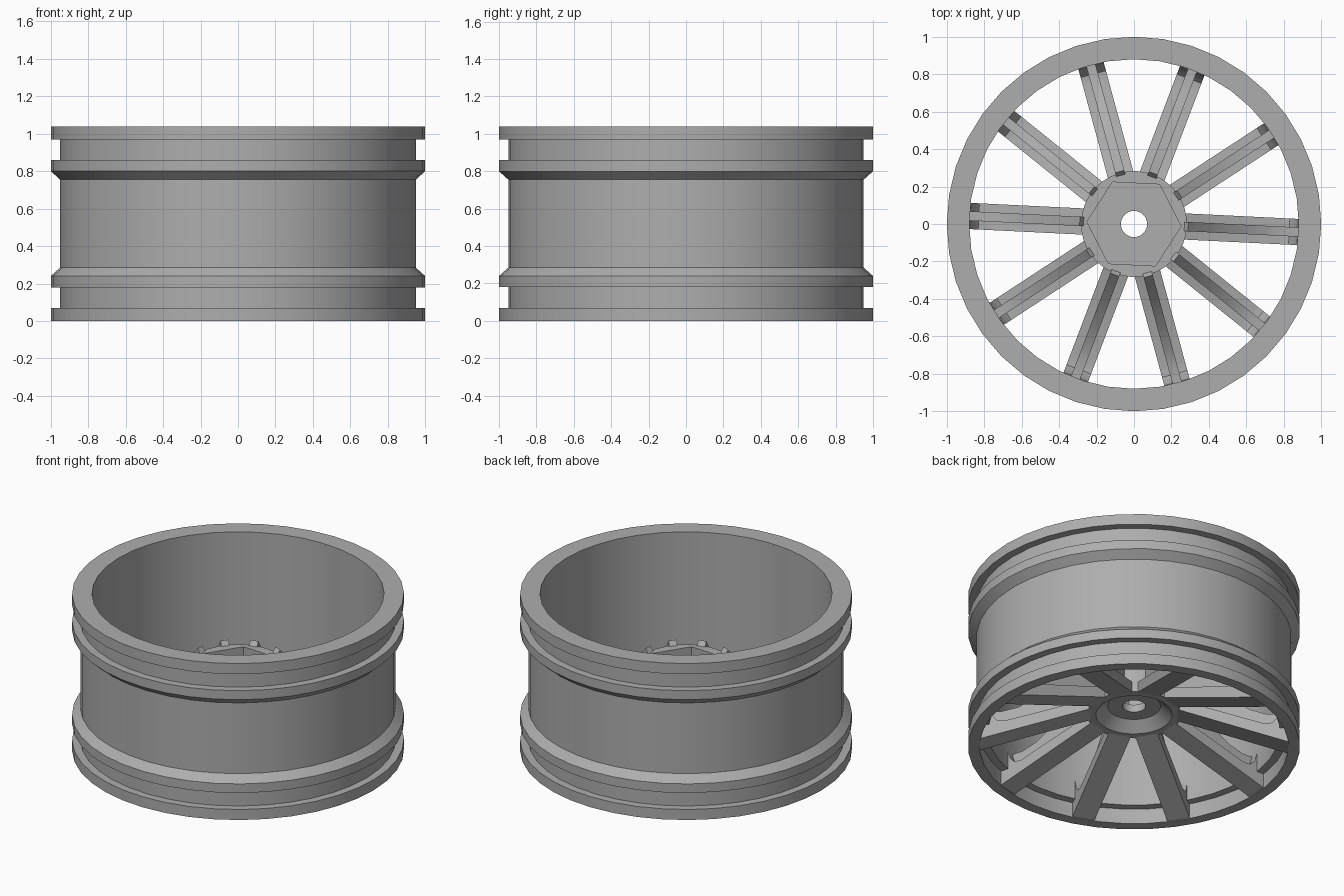
import bpy, bmesh, math
from mathutils import Matrix

cube = bpy.data.objects.get("Cube")
if cube:
    bpy.data.objects.remove(cube, do_unlink=True)

grey = bpy.data.materials.new("wheel grey")
grey.use_nodes = True
colour = (0.42, 0.42, 0.42, 1)
grey.diffuse_color = colour
grey.node_tree.nodes["Principled BSDF"].inputs["Base Color"].default_value = colour

SPOKES = 10
TILT = math.radians(-2.8)


def finish(name, bm):
    bmesh.ops.recalc_face_normals(bm, faces=bm.faces[:])
    mesh = bpy.data.meshes.new(name)
    bm.to_mesh(mesh)
    bm.free()
    mesh.materials.append(grey)
    obj = bpy.data.objects.new(name, mesh)
    bpy.context.collection.objects.link(obj)
    bpy.ops.object.select_all(action="DESELECT")
    obj.select_set(True)
    bpy.context.view_layer.objects.active = obj
    bpy.ops.object.shade_smooth_by_angle(angle=math.radians(25))
    return obj


def lathe(name, profile, segments, turn=0.0):
    """Revolve a closed profile; a radius may be a function of the angle."""
    bm = bmesh.new()
    rings = []
    for radius, z in profile:
        ring = []
        for i in range(segments):
            a = 2 * math.pi * i / segments
            r = radius(a) if callable(radius) else radius
            ring.append(bm.verts.new((r * math.cos(a + turn), r * math.sin(a + turn), z)))
        rings.append(ring)
    for low, high in zip(rings, rings[1:] + rings[:1]):
        for i in range(segments):
            j = (i + 1) % segments
            bm.faces.new((low[i], low[j], high[j], high[i]))
    return finish(name, bm)


def radial_plate(name, outline, half_width, angle):
    """Extrude a side outline (radius, height) and turn it about the axle."""
    bm = bmesh.new()
    base = bm.faces.new([bm.verts.new((r, -half_width, z)) for r, z in outline])
    made = bmesh.ops.extrude_face_region(bm, geom=[base])["geom"]
    moved = [v for v in made if isinstance(v, bmesh.types.BMVert)]
    bmesh.ops.translate(bm, verts=moved, vec=(0, 2 * half_width, 0))
    bm.transform(Matrix.Rotation(angle, 4, "Z"))
    return finish(name, bm)


# Barrel with beaded lips at both ends and a counterbore underneath
lathe("rim_barrel", [
    (1, 0), (1, 0.07), (0.95, 0.07), (0.95, 0.18), (1, 0.18), (1, 0.24),
    (0.95, 0.285), (0.95, 0.755), (1, 0.8), (1, 0.86), (0.95, 0.86),
    (0.95, 0.97), (1, 0.97), (1, 1.04), (0.88, 1.04), (0.88, 0.1),
    (0.93, 0.1), (0.93, 0)], 40)


# Hub with a hexagonal socket above and a countersink below
def hexagon(a):
    step = math.pi / 3
    return 0.218 / math.cos(a % step - step / 2)


lathe("hub", [
    (0.07, 0.28), (0.16, 0.28), (0.23, 0.22), (0.283, 0.22), (0.283, 0.57),
    (hexagon, 0.57), (hexagon, 0.33), (0.07, 0.33)], 36, TILT)

# Spokes: a dished flange curling up at the rim, with a tall curved rib
flange = [(0.262, 0.22), (0.94, 0), (0.94, 0.06), (0.9, 0.22), (0.875, 0.22),
          (0.86, 0.17), (0.83, 0.135), (0.78, 0.13), (0.262, 0.29)]
rib = [(0.262, 0.24), (0.9, 0.03), (0.9, 0.22), (0.8, 0.22), (0.7, 0.25),
       (0.57, 0.33), (0.42, 0.45), (0.29, 0.6), (0.262, 0.56)]
for i in range(SPOKES):
    angle = TILT + 2 * math.pi * i / SPOKES
    radial_plate(f"spoke_flange_{i + 1}", flange, 0.07, angle)
    radial_plate(f"spoke_rib_{i + 1}", rib, 0.025, angle)
